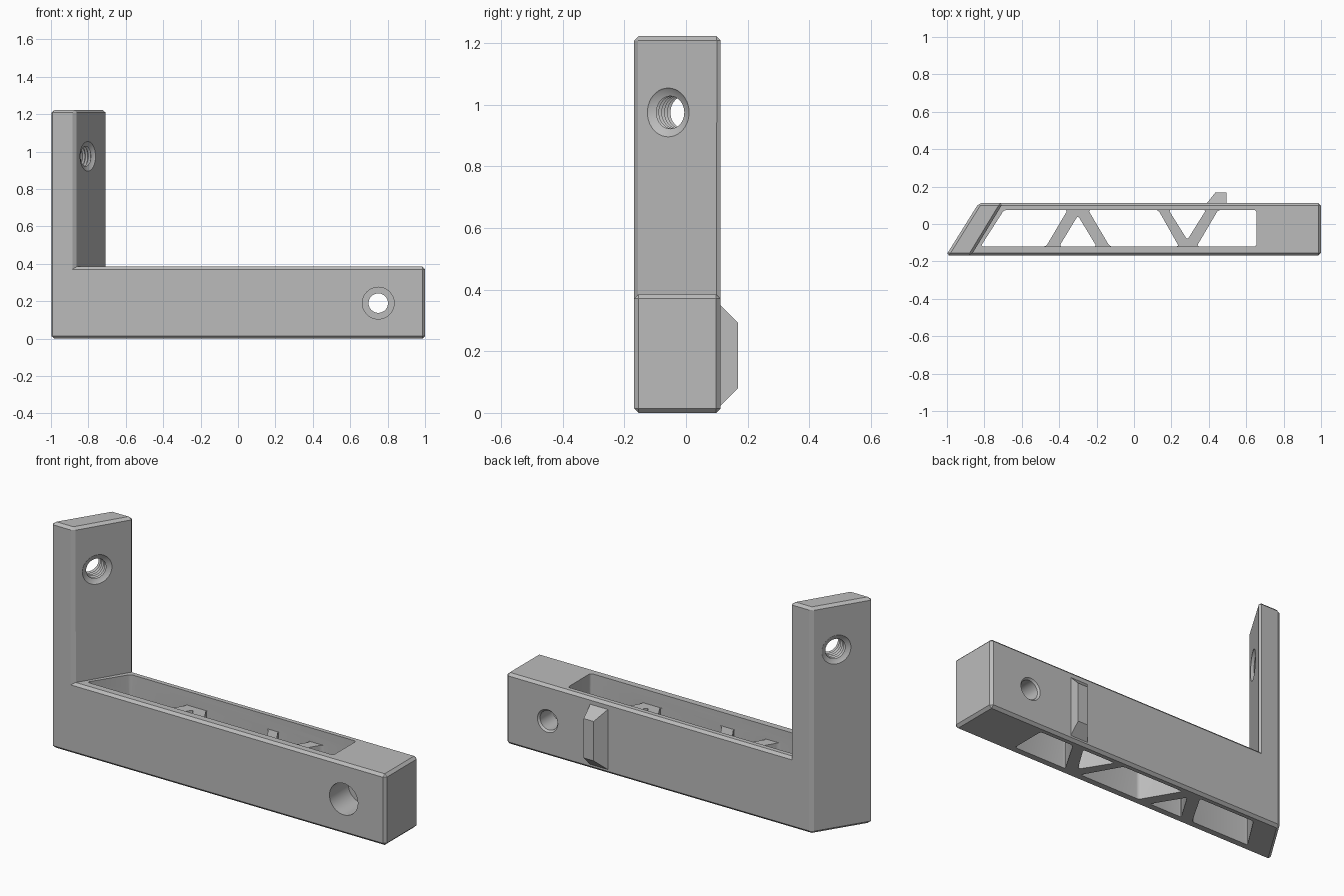
import bpy, bmesh, math
from mathutils import Vector

if "Cube" in bpy.data.objects:
    bpy.data.objects.remove(bpy.data.objects["Cube"], do_unlink=True)

grey = bpy.data.materials.new("plain grey")
grey.use_nodes = True
grey.diffuse_color = (0.5, 0.5, 0.5, 1)
grey.node_tree.nodes["Principled BSDF"].inputs["Base Color"].default_value = (0.5, 0.5, 0.5, 1)

FRONT, BACK = -0.168, 0.112      # outer faces of the beam
SLOT_F, SLOT_B = -0.12, 0.075    # inner faces of the slot
BEAM_TOP, POST_TOP, LATTICE_TOP = 0.385, 1.223, 0.31


def finish(name, bm):
    bmesh.ops.recalc_face_normals(bm, faces=bm.faces[:])
    mesh = bpy.data.meshes.new(name)
    bm.to_mesh(mesh)
    bm.free()
    mesh.materials.append(grey)
    obj = bpy.data.objects.new(name, mesh)
    bpy.context.collection.objects.link(obj)
    return obj


def prism(name, points, z0, z1, radius):
    """Upright prism with rounded vertical edges."""
    bm = bmesh.new()
    base = bm.faces.new([bm.verts.new((x, y, z0)) for x, y in points])
    up = bmesh.ops.extrude_face_region(bm, geom=[base], use_keep_orig=True)
    bmesh.ops.translate(bm, vec=(0, 0, z1 - z0),
                        verts=[v for v in up["geom"] if isinstance(v, bmesh.types.BMVert)])
    sides = [e for e in bm.edges if abs(e.verts[0].co.z - e.verts[1].co.z) > 0.01]
    bmesh.ops.bevel(bm, geom=sides, offset=radius, segments=4, profile=0.5, affect='EDGES')
    return finish(name, bm)


def lathe(name, profile, centre, axis, sides=40):
    """Solid of revolution; the profile holds (radius, distance along axis)."""
    turn = Vector(axis).to_track_quat('Z', 'Y')
    bm = bmesh.new()
    rings = []
    for r, t in profile:
        rings.append([bm.verts.new(Vector(centre) + turn @ Vector((
            r * math.cos(math.tau * i / sides), r * math.sin(math.tau * i / sides), t)))
            for i in range(sides)])
    for a, b in zip(rings, rings[1:]):
        for i in range(sides):
            j = (i + 1) % sides
            bm.faces.new((a[i], a[j], b[j], b[i]))
    bm.faces.new(rings[0][::-1])
    bm.faces.new(rings[-1])
    return finish(name, bm)


def cut(target, cutter):
    mod = target.modifiers.new("cut", 'BOOLEAN')
    mod.operation, mod.solver, mod.object = 'DIFFERENCE', 'EXACT', cutter
    bpy.context.view_layer.objects.active = target
    bpy.ops.object.modifier_apply(modifier=mod.name)
    bpy.data.objects.remove(cutter, do_unlink=True)


# L-shaped body: beam footprint with a slanted post rising at one end
bm = bmesh.new()
a, b, c, d, e, f = [bm.verts.new((x, y, 0)) for x, y in (
    (-1.005, FRONT), (-0.87, FRONT), (-0.7, BACK), (-0.83, BACK), (1, FRONT), (1, BACK))]
post_foot = bm.faces.new((a, b, c, d))
beam_foot = bm.faces.new((b, e, f, c))
up = bmesh.ops.extrude_face_region(bm, geom=[post_foot, beam_foot], use_keep_orig=True)["geom"]
bmesh.ops.translate(bm, vec=(0, 0, BEAM_TOP), verts=[v for v in up if isinstance(v, bmesh.types.BMVert)])
post_face = min((g for g in up if isinstance(g, bmesh.types.BMFace)),
                key=lambda g: g.calc_center_median().x)
up = bmesh.ops.extrude_face_region(bm, geom=[post_face])["geom"]
bmesh.ops.translate(bm, vec=(0, 0, POST_TOP - BEAM_TOP),
                    verts=[v for v in up if isinstance(v, bmesh.types.BMVert)])
bmesh.ops.recalc_face_normals(bm, faces=bm.faces[:])
bmesh.ops.dissolve_limit(bm, angle_limit=0.02, verts=bm.verts[:], edges=bm.edges[:])
convex = [g for g in bm.edges if g.is_manifold and g.calc_face_angle_signed() > 0.3]
bmesh.ops.bevel(bm, geom=convex, offset=0.014, segments=1, affect='EDGES')
body = finish("bracket_body", bm)

# Lattice openings through the floor of the beam
openings = [
    [(-0.82, SLOT_F), (-0.47, SLOT_F), (-0.355, SLOT_B), (-0.695, SLOT_B)],
    [(-0.4, SLOT_F), (-0.2, SLOT_F), (-0.3, 0.045)],
    [(-0.13, SLOT_F), (0.24, SLOT_F), (0.13, SLOT_B), (-0.245, SLOT_B)],
    [(0.385, SLOT_B), (0.185, SLOT_B), (0.285, -0.085)],
    [(0.335, SLOT_F), (0.655, SLOT_F), (0.655, SLOT_B), (0.45, SLOT_B)],
]
for pts in openings:
    cut(body, prism("opening_cutter", pts, -0.1, LATTICE_TOP + 0.03, 0.014))

# Long slot above the lattice
slot = [(-0.82, SLOT_F), (0.655, SLOT_F), (0.655, SLOT_B), (-0.695, SLOT_B)]
cut(body, prism("slot_cutter", slot, LATTICE_TOP, BEAM_TOP + 0.1, 0.014))

# Counterbored bolt hole through the solid end
cut(body, lathe("bolt_cutter", [(0.085, -0.1), (0.085, 0.16), (0.052, 0.16), (0.052, 0.27),
                                (0.062, 0.281), (0.062, 0.35)], (0.75, FRONT, 0.19), (0, 1, 0)))

# Threaded hole through the post, square to its slanted face
half = 0.053
thread = [(0.085, -half - 0.01), (0.075, -half)]
turns = 5
for i in range(turns):
    z = -0.036 + 0.072 * i / (turns - 1)
    thread += [(0.053, z - 0.008), (0.064, z)]
thread += [(0.053, 0.044), (0.075, half), (0.085, half + 0.01)]
cut(body, lathe("thread_cutter", thread, (-0.852, -0.028, 0.975), (0.855, -0.519, 0)))

# Tapered stop tab on the back
bm = bmesh.new()
for x, y, z in ((0.38, 0.1, 0.012), (0.495, 0.1, 0.012), (0.435, 0.168, 0.08), (0.495, 0.168, 0.08)):
    bm.verts.new((x, y, z))
    bm.verts.new((x, y, 0.373 - z))
bmesh.ops.convex_hull(bm, input=bm.verts[:])
bmesh.ops.dissolve_limit(bm, angle_limit=0.02, verts=bm.verts[:], edges=bm.edges[:])
tab = finish("stop_tab", bm)

for obj in (body, tab):
    bpy.ops.object.select_all(action='DESELECT')
    obj.select_set(True)
    bpy.context.view_layer.objects.active = obj
    bpy.ops.object.shade_smooth_by_angle(angle=math.radians(25))
